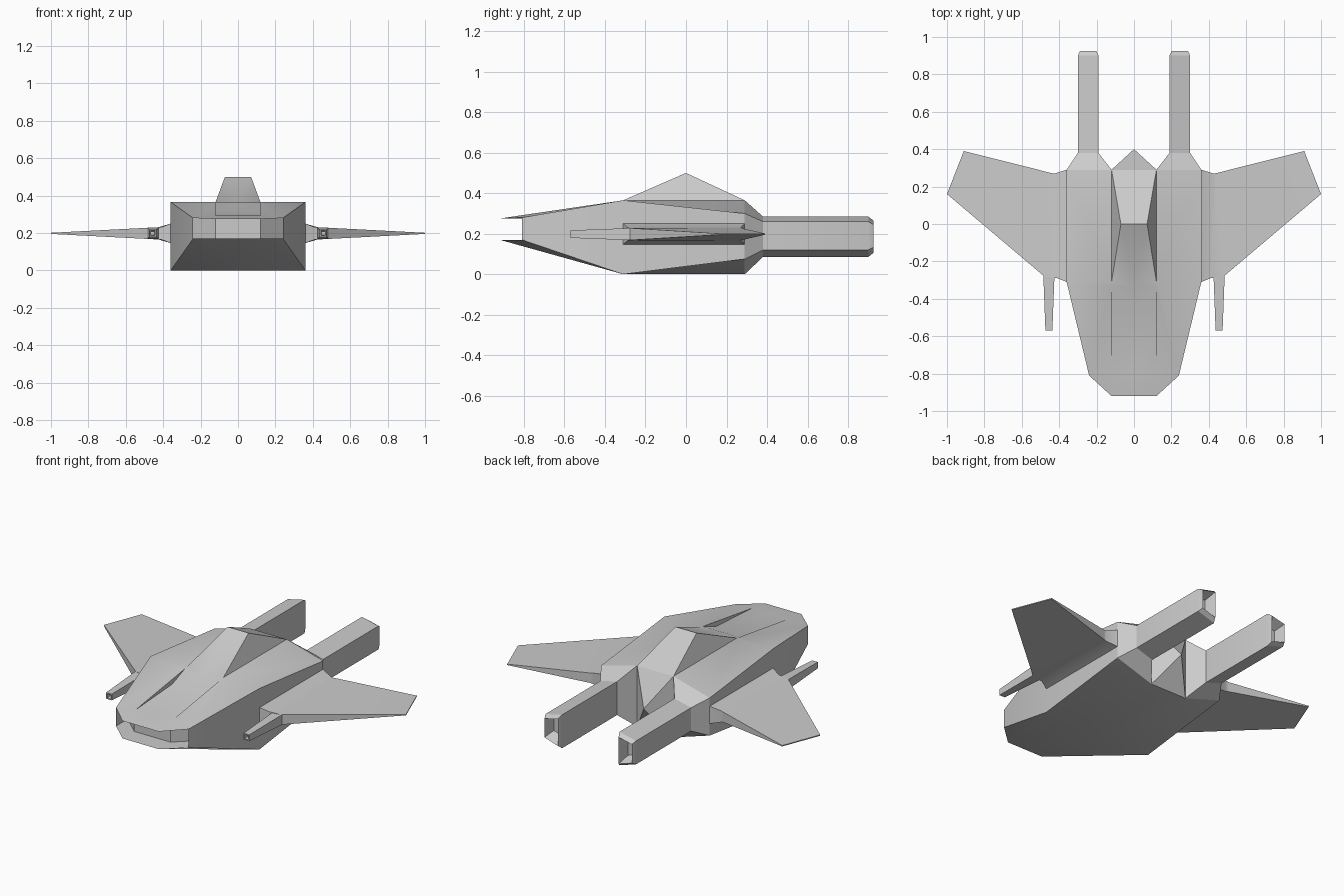
import bpy
import bmesh
from mathutils import Vector

if "Cube" in bpy.data.objects:
    bpy.data.objects.remove(bpy.data.objects["Cube"])

grey = bpy.data.materials.new("plain_grey")
grey.use_nodes = True
grey.diffuse_color = (0.6, 0.6, 0.6, 1)
grey.node_tree.nodes["Principled BSDF"].inputs["Base Color"].default_value = (0.6, 0.6, 0.6, 1)


def build(name, patches, both=True):
    """Make an object from corner lists, mirrored over x when both is set."""
    bm = bmesh.new()
    for side in ((1, -1) if both else (1,)):
        for corners in patches:
            bm.faces.new([bm.verts.new((side * c[0], c[1], c[2])) for c in corners])
    bmesh.ops.remove_doubles(bm, verts=bm.verts[:], dist=0.0005)
    bmesh.ops.recalc_face_normals(bm, faces=bm.faces[:])
    mesh = bpy.data.meshes.new(name)
    bm.to_mesh(mesh)
    bm.free()
    mesh.materials.append(grey)
    obj = bpy.data.objects.new(name, mesh)
    bpy.context.collection.objects.link(obj)
    bpy.ops.object.select_all(action='DESELECT')
    obj.select_set(True)
    bpy.context.view_layer.objects.active = obj
    bpy.ops.object.shade_smooth_by_angle(angle=0.5)
    return obj


def loft(rings):
    """Patches joining equal rings in order, capped at both ends."""
    patches = [rings[0], rings[-1]]
    for a, b in zip(rings, rings[1:]):
        n = len(a)
        patches += [[a[i], a[(i + 1) % n], b[(i + 1) % n], b[i]] for i in range(n)]
    return patches


def inset(ring, scale, y):
    """Copy of a ring shrunk about its middle and moved to y."""
    mid = sum((Vector(p) for p in ring), Vector()) / len(ring)
    out = [mid + (Vector(p) - mid) * scale for p in ring]
    return [(p.x, y, p.z) for p in out]


def row(y, z, *xs):
    return [(x, y, z) for x in xs]


# hull: half-width rows from nose to tail
inner, wide = 0.12, 0.36
lip_top = row(-0.92, 0.275, 0, inner) + [(0.24, -0.81, 0.28)]
lip_low = row(-0.92, 0.17, 0, inner) + [(0.24, -0.81, 0.17)]
wall_top = [(x, y + 0.11, z) for x, y, z in lip_top]
wall_low = [(x, y + 0.11, z) for x, y, z in lip_low]
groove_start = row(-0.80, 0.293, 0, inner)
groove_deep = row(-0.45, 0.315, 0, inner)
groove_end = row(-0.33, 0.362, 0, inner)
mid_top = row(-0.31, 0.365, 0, inner, wide)
mid_low = row(-0.31, 0, 0, inner, wide)
ridge = row(0, 0.5, 0, 0.07)
tail_top = row(0.29, 0.365, 0, inner) + [(wide, 0.29, 0.30)]
tail_low = row(0.29, 0, 0, inner) + [(wide, 0.29, 0.075)]
tail_tip = (0, 0.40, 0.18)


def strip(a, b):
    return [[a[i], a[i + 1], b[i + 1], b[i]] for i in range(min(len(a), len(b)) - 1)]


patches = []
# sunken deck panel and raised canopy along the middle
spine = [lip_top[:2], groove_start, groove_deep, groove_end, mid_top[:2], ridge, tail_top[:2]]
for a, b in zip(spine, spine[1:]):
    patches += strip(a, b)
patches += [[groove_start[1], groove_end[1], groove_deep[1]],
            [mid_top[1], ridge[1], tail_top[1]]]
# outer deck and sides
patches += [[lip_top[1], groove_start[1], groove_end[1], mid_top[1], mid_top[2], lip_top[2]],
            [mid_top[1], mid_top[2], tail_top[2], tail_top[1]],
            [lip_top[2], mid_top[2], mid_low[2], lip_low[2]],
            [mid_top[2], tail_top[2], tail_low[2], mid_low[2]]]
# belly
patches += strip(lip_low, mid_low) + strip(mid_low, tail_low)
# recessed mouth between the two lips
patches += strip(lip_top, wall_top) + strip(wall_top, wall_low) + strip(wall_low, lip_low)
patches.append([lip_top[2], wall_top[2], wall_low[2], lip_low[2]])
# tail wall and pointed tail
patches += [[tail_top[1], tail_top[2], tail_low[2], tail_low[1]],
            [tail_top[0], tail_top[1], tail_tip],
            [tail_top[1], tail_low[1], tail_tip],
            [tail_low[1], tail_low[0], tail_tip]]
build("hull", patches)

# engines: flared root, long duct and hollow nozzle
root = [tail_top[1], tail_top[2], tail_low[2], tail_low[1]]
duct = [(0.19, 0.38, 0.285), (0.30, 0.38, 0.26), (0.30, 0.38, 0.12), (0.19, 0.38, 0.085)]
build("engines", loft([root, duct, inset(duct, 1, 0.90), inset(duct, 0.8, 0.925),
                       inset(duct, 0.5, 0.86)]))


# wings: root fairing tapering to a thin clipped tip
def chord(front, back, half):
    z = 0.198
    return [(*front, z + half), (*back, z + half), (*back, z - half), (*front, z - half)]


build("wings", loft([chord((wide, -0.31), (wide, 0.29), 0.052),
                     chord((0.41, -0.29), (0.425, 0.27), 0.033),
                     chord((0.48, -0.28), (0.44, 0.272), 0.03),
                     chord((1.0, 0.16), (0.91, 0.39), 0.003)]))

# guns: tapered barrels with a hollow muzzle
breech = [(0.425, -0.27, 0.228), (0.485, -0.27, 0.228), (0.485, -0.27, 0.168), (0.425, -0.27, 0.168)]
build("guns", loft([breech, inset(breech, 0.62, -0.57), inset(breech, 0.4, -0.57),
                    inset(breech, 0.3, -0.53)]))
